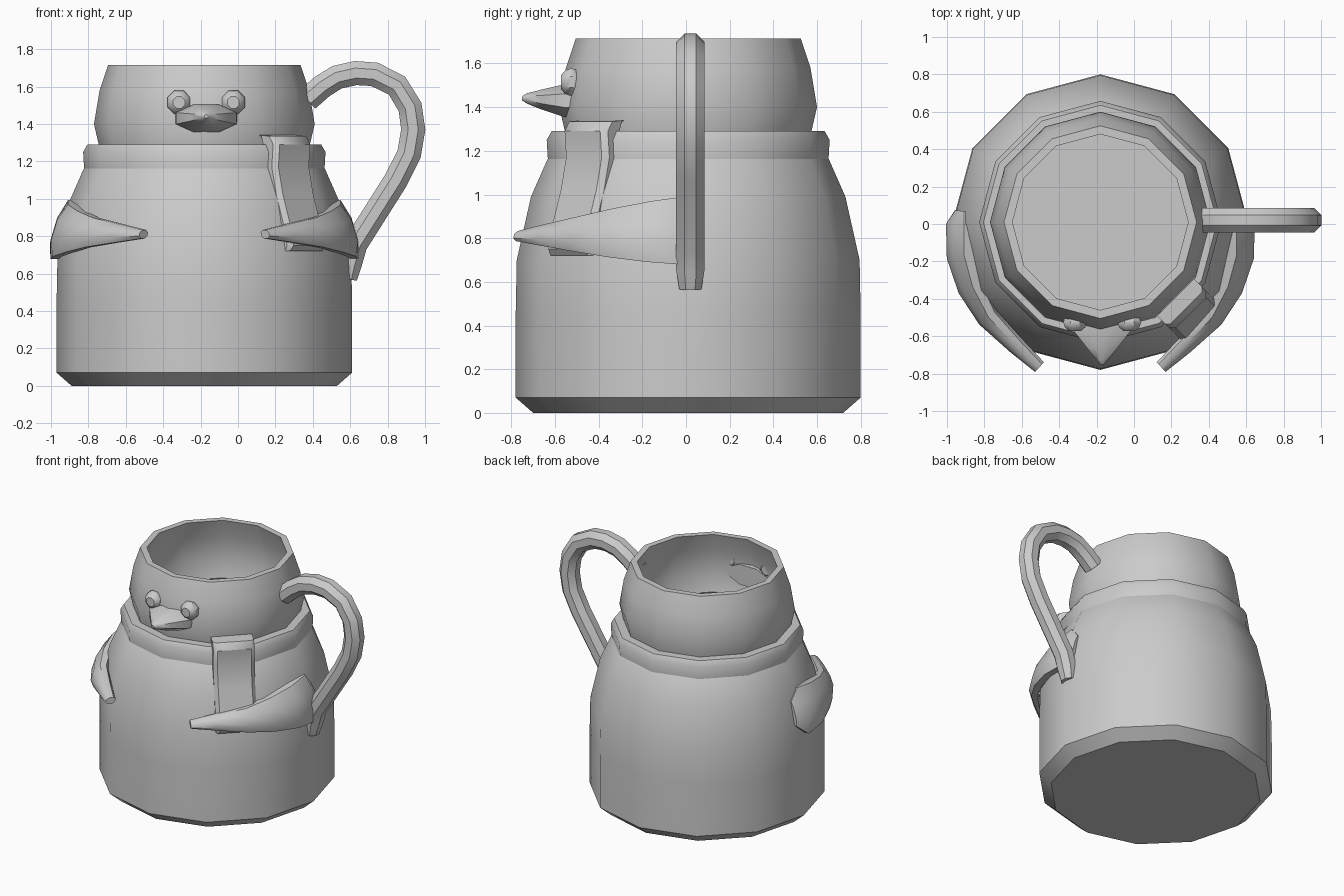
import bpy, bmesh, math
from mathutils import Vector

cube = bpy.data.objects.get("Cube")
if cube:
    bpy.data.objects.remove(cube)

CX, CY = -0.18, 0.01   # axis of the mug

gray = bpy.data.materials.new("plain_gray")
gray.use_nodes = True
gray.diffuse_color = (0.6, 0.6, 0.6, 1)
gray.node_tree.nodes["Principled BSDF"].inputs["Base Color"].default_value = (0.6, 0.6, 0.6, 1)


def loft(name, rings, closed=False, angle=40):
    """Skin a list of equal-length rings; cap the ends unless closed."""
    bm = bmesh.new()
    loops = [[bm.verts.new(p) for p in ring] for ring in rings]
    pairs = list(zip(loops, loops[1:]))
    if closed:
        pairs.append((loops[-1], loops[0]))
    for a, b in pairs:
        n = len(a)
        for i in range(n):
            j = (i + 1) % n
            bm.faces.new((a[i], a[j], b[j], b[i]))
    if not closed:
        bm.faces.new(loops[0])
        bm.faces.new(loops[-1])
    bmesh.ops.recalc_face_normals(bm, faces=bm.faces)
    mesh = bpy.data.meshes.new(name)
    bm.to_mesh(mesh)
    bm.free()
    obj = bpy.data.objects.new(name, mesh)
    bpy.context.collection.objects.link(obj)
    mesh.materials.append(gray)
    bpy.ops.object.select_all(action='DESELECT')
    obj.select_set(True)
    bpy.context.view_layer.objects.active = obj
    bpy.ops.object.shade_smooth_by_angle(angle=math.radians(angle))
    return obj


def lathe(name, profile, closed=False, sides=12):
    """Turn (radius, height) points around the mug axis."""
    turn = [2 * math.pi * i / sides for i in range(sides)]
    return loft(name, [[(CX + r * math.cos(t), CY + r * math.sin(t), z) for t in turn]
                       for r, z in profile], closed)


def oval(center, u, v, sides=8):
    """Ring around center with half axes u and v."""
    c, u, v = Vector(center), Vector(u), Vector(v)
    turn = [2 * math.pi * (i + 0.5) / sides for i in range(sides)]
    return [c + u * math.cos(t) + v * math.sin(t) for t in turn]


# Hollow mug: outer wall up to the rim, inner wall down to the floor
outer = [(0.71, 0), (0.79, 0.07), (0.79, 0.45), (0.785, 0.7), (0.72, 0.99), (0.645, 1.16),
         (0.56, 1.27), (0.59, 1.4), (0.56, 1.58), (0.515, 1.715)]
inner = [(r - 0.045, z) for r, z in reversed(outer[2:])] + [(0.74, 0.1)]
lathe("mug_body", outer + inner)

# Scarf wrapped around the neck
lathe("scarf_band", [(0.54, 1.15), (0.642, 1.15), (0.648, 1.25), (0.625, 1.29), (0.54, 1.29)], True)

# Scarf tail hanging at the front left, following the body outward
out, side = Vector((1, -1, 0)).normalized(), Vector((1, 1, 0)).normalized()
axis = Vector((CX, CY, 0))
tail = []
for r, z, thick in [(0.545, 1.32, 0.01), (0.56, 1.34, 0.04), (0.65, 1.335, 0.08), (0.685, 1.29, 0.1),
                    (0.675, 1.17, 0.1), (0.71, 1.02, 0.1), (0.765, 0.86, 0.1), (0.79, 0.75, 0.1),
                    (0.77, 0.72, 0.07)]:
    half, edge = 0.14, thick * 0.25
    tail.append([axis + Vector((0, 0, z)) + out * (r - d) + side * s for d, s in
                 [(0, edge - half), (0, half - edge), (edge, half), (thick, half),
                  (thick, -half), (edge, -half)]])
loft("scarf_tail", tail)

# Flippers: curved, tapering toward the front, leaning in with the body
flipper_path = [(0.745, 0.07, 0.83, 0.09, 0.02), (0.755, 0.0, 0.835, 0.17, 0.055),
                (0.745, -0.17, 0.83, 0.15, 0.065), (0.69, -0.34, 0.825, 0.12, 0.065),
                (0.6, -0.5, 0.82, 0.085, 0.055), (0.45, -0.65, 0.815, 0.052, 0.045),
                (0.325, -0.765, 0.81, 0.025, 0.035)]
for name, sx in (("left_flipper", 1), ("right_flipper", -1)):
    rings = []
    for i, (dx, y, z, high, thick) in enumerate(flipper_path):
        a = flipper_path[max(i - 1, 0)]
        b = flipper_path[min(i + 1, len(flipper_path) - 1)]
        normal = Vector((a[1] - b[1], b[0] - a[0], 0)).normalized()
        up = Vector((0, 0, high)) - normal * high * 0.3
        ring = oval((dx, y, z), normal * thick, up)
        rings.append([(CX + sx * p.x, p.y, p.z) for p in ring])
    loft(name, rings)

# Handle: eight-sided tube swept along a loop on the left side
path = [Vector((x, 0.02, z)) for x, z in
        [(0.37, 1.53), (0.45, 1.6), (0.53, 1.65), (0.63, 1.672), (0.73, 1.665), (0.85, 1.605),
         (0.92, 1.49), (0.937, 1.37), (0.915, 1.24), (0.845, 1.1), (0.63, 0.76), (0.6, 0.66),
         (0.585, 0.57)]]
rings = []
for i, p in enumerate(path):
    t = (path[min(i + 1, len(path) - 1)] - path[max(i - 1, 0)]).normalized()
    r = 0.055 if i == len(path) - 1 else 0.07
    rings.append(oval(p, Vector((t.z, 0, -t.x)) * r, Vector((0, r, 0))))
loft("handle", rings)

# Beak: flattened cone with a blunt tip
loft("beak", [oval((CX + 0.01, y, z), (w, 0, 0), (0, 0, h)) for y, z, w, h in
              [(-0.48, 1.43, 0.18, 0.08), (-0.56, 1.43, 0.175, 0.08), (-0.66, 1.435, 0.09, 0.05),
               (-0.73, 1.44, 0.03, 0.025), (-0.75, 1.44, 0.01, 0.01)]])

# Eyes: small faceted balls
for name, sx in (("left_eye", 1), ("right_eye", -1)):
    rings = []
    for k in range(1, 6):
        a = math.pi * k / 6
        r = 0.068 * math.sin(a)
        rings.append(oval((CX + 0.01 + sx * 0.145, -0.525 - 0.055 * math.cos(a), 1.515),
                          (r, 0, 0), (0, 0, r)))
    loft(name, rings)
